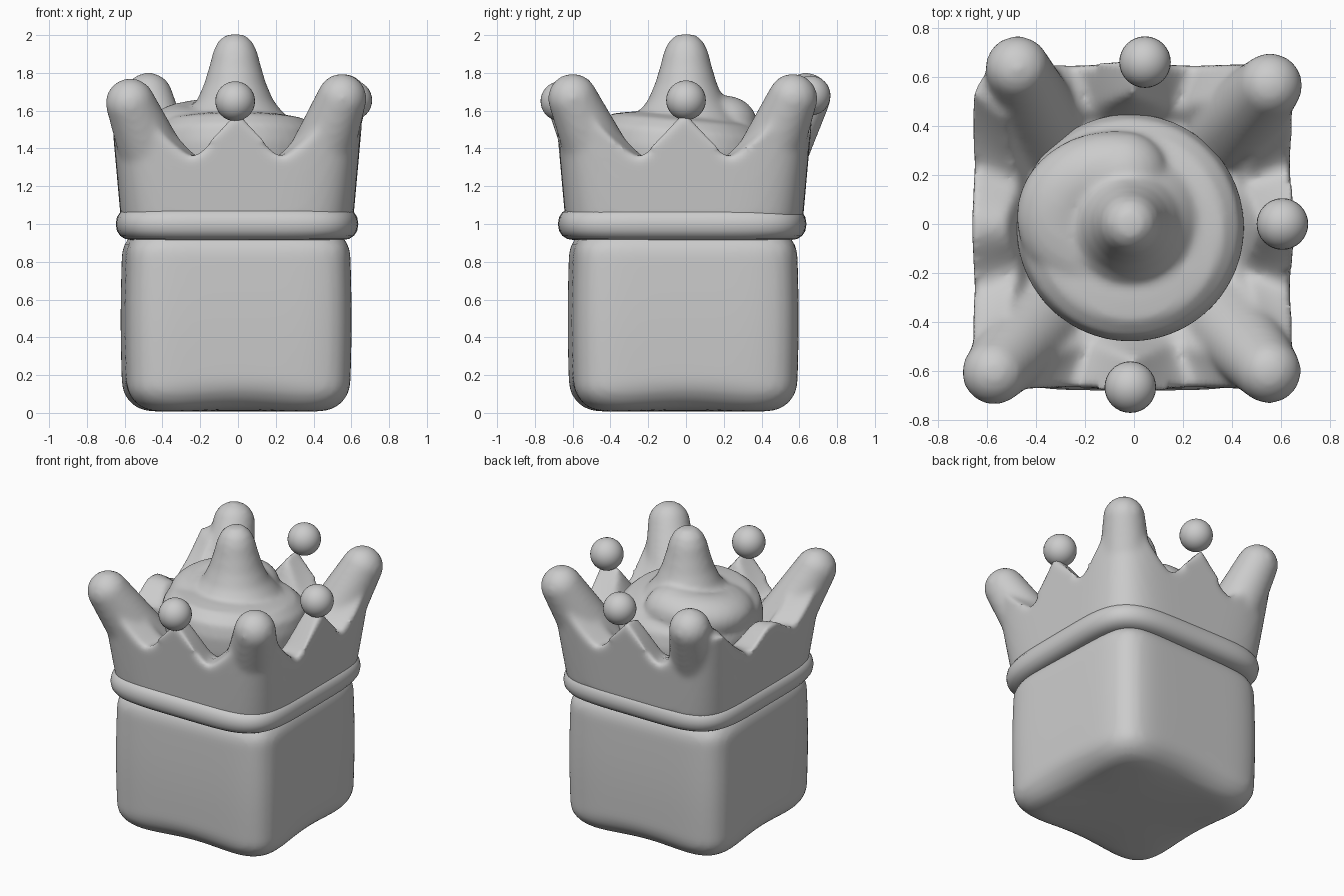
import bpy, bmesh, math
from mathutils import Vector, Matrix

if "Cube" in bpy.data.objects:
    bpy.data.objects.remove(bpy.data.objects["Cube"])


def square_pt(a, hx, hy, n=9):
    """Point on a rounded square at angle a."""
    c, s = math.cos(a), math.sin(a)
    r = (abs(c) ** n + abs(s) ** n) ** (-1 / n)
    return hx * r * c, hy * r * s


def finish(bm, name, loc=(0, 0, 0), voxel=None, smooth=4):
    bmesh.ops.recalc_face_normals(bm, faces=bm.faces)
    for f in bm.faces:
        f.smooth = True
    me = bpy.data.meshes.new(name)
    bm.to_mesh(me)
    bm.free()
    ob = bpy.data.objects.new(name, me)
    ob.location = loc
    bpy.context.collection.objects.link(ob)
    if voxel:
        m = ob.modifiers.new("fuse", 'REMESH')
        m.mode = 'VOXEL'
        m.voxel_size = voxel
        m.use_smooth_shade = True
        m = ob.modifiers.new("soften", 'SMOOTH')
        m.factor = 0.5
        m.iterations = smooth
    return ob


def loft(bm, rings, close=False):
    """Bridge rings of points; cap the ends unless closed on itself."""
    vs = [[bm.verts.new(p) for p in r] for r in rings]
    n = len(vs[0])
    pairs = list(zip(vs, vs[1:])) + ([(vs[-1], vs[0])] if close else [])
    for a, b in pairs:
        for i in range(n):
            j = (i + 1) % n
            bm.faces.new((a[i], a[j], b[j], b[i]))
    if not close:
        bm.faces.new(vs[0])
        bm.faces.new(vs[-1])


def ball(bm, p, r):
    r = r if isinstance(r, tuple) else (r, r, r)
    bmesh.ops.create_uvsphere(bm, u_segments=32, v_segments=16, radius=1,
                              matrix=Matrix.Translation(p) @ Matrix.Diagonal((*r, 1)))


def spike(bm, p, q, r1, r2):
    """Tapered post with a round tip."""
    p, q = Vector(p), Vector(q)
    d = q - p
    mat = Matrix.Translation((p + q) / 2) @ d.to_track_quat('Z', 'Y').to_matrix().to_4x4()
    bmesh.ops.create_cone(bm, cap_ends=True, segments=32, radius1=r1, radius2=r2,
                          depth=d.length, matrix=mat)
    ball(bm, q, r2)


# Softly rounded cube body, lower edges arched between the corners, turned slightly
bm = bmesh.new()
angles = [2 * math.pi * i / 128 for i in range(128)]
R, H = 0.15, 0.97
profile = [(0.02, 0), (0.2, 0), (0.35, 0)]
for k in range(17):
    t = -math.pi / 2 + math.pi * k / 16
    profile.append((0.595 - R + R * math.cos(t), (R if k <= 8 else H - R) + R * math.sin(t)))
    if k == 8:
        profile += [(0.595 + 0.006 * math.sin(math.pi * i / 8), R + (H - 2 * R) * i / 8)
                    for i in range(1, 9)]
rings = []
for half, z in profile:
    ring = []
    for a in angles:
        x, y = square_pt(a, half, half, 6.5)
        u = min(abs(x), abs(y)) / half
        lift = 0.045 * max(0, 1 - (u / 0.8) ** 2) ** 2 * max(0, 1 - z / 0.4) * (half / 0.6) ** 4
        ring.append((x, y, z + lift))
    rings.append(ring)
loft(bm, rings)
body = finish(bm, "body", (-0.01, -0.015, 0.008), voxel=0.025, smooth=4)
body.rotation_euler.z = math.radians(2.2)

# Rolled band under the crown
bm = bmesh.new()
rings = []
for k in range(16):
    t = 2 * math.pi * k / 16
    o = 0.085 * math.copysign(abs(math.cos(t)) ** 0.9, math.cos(t))
    z = 1.0 + 0.085 * math.copysign(abs(math.sin(t)) ** 0.9, math.sin(t))
    rings.append([(*square_pt(a, 0.557 + o, 0.573 + o, 4.8), z) for a in angles])
loft(bm, rings, close=True)
finish(bm, "band", (-0.005, -0.02, 0))

# Crown wall with zigzag rim, fused with corner spikes
bm = bmesh.new()
wall_angles = [2 * math.pi * i / 320 for i in range(320)]


def rim(a):
    """Rim height and wall thickness at angle a."""
    x, y = square_pt(a, 1, 1, 30)
    u = min(abs(x), abs(y))
    left = x < 0 and abs(x) > abs(y)
    mid, valley = (1.51, 1.40) if left else (1.60, 1.36)
    if u < 0.38:
        f = u / 0.38
        if left:
            f = f * f * (3 - 2 * f)
        else:
            f = f * 1.15 - 0.15 * f ** 6
        return mid + (valley - mid) * min(f, 1), 0.14 + 0.04 * f
    f = min(1, (u - 0.38) / 0.44)
    return valley + (1.63 - valley) * f ** 1.3, 0.18 - 0.05 * f


def wall_ring(inset, fz):
    out = []
    for a in wall_angles:
        h, t = rim(a)
        z = fz(h)
        half = 0.615 + 0.045 * (z - 1.02) / 0.5 - inset * t
        n = 5 + 2 * (z - 1.02) / 0.6
        out.append((*square_pt(a, half, half + 0.014, n), z))
    return out


outer = [wall_ring(0, lambda h, f=f: 1.02 + (h - 1.02) * f) for f in (0, 0.25, 0.5, 0.75, 1)]
inner = [wall_ring(1, lambda h: h - 0.02),
         [(*square_pt(a, 0.42, 0.42, 5), 1.3) for a in wall_angles]]
loft(bm, outer + inner)
tips = [(-0.565, -0.595, 1.64), (0.555, -0.59, 1.665), (0.56, 0.575, 1.665), (-0.47, 0.645, 1.67)]
for x, y, z in tips:
    sx, sy = math.copysign(1, x), math.copysign(1, y)
    spike(bm, (0.36 * sx, 0.36 * sy, 1.14), (x, y, z), 0.2, 0.132)
finish(bm, "crown", (-0.005, -0.01, 0), voxel=0.018, smooth=12)

# Balls on the side points (the left point has none)
for name, p in (("front_ball", (-0.015, -0.665, 1.65)),
                ("right_ball", (0.605, 0.0, 1.655)),
                ("back_ball", (0.045, 0.66, 1.68))):
    bm = bmesh.new()
    ball(bm, (0, 0, 0), 0.105)
    finish(bm, name, p)

# Swirled cream filling with a tall tip
bm = bmesh.new()


def turned(profile, cx, cy, tilt=0):
    rings = []
    for r, z in profile:
        ring = []
        for i in range(48):
            t = 2 * math.pi * i / 48
            y = r * math.sin(t)
            ring.append((cx + r * math.cos(t), cy + y, z - tilt * y))
        rings.append(ring)
    loft(bm, rings)


turned([(0.42, 1.15), (0.46, 1.28), (0.465, 1.4), (0.445, 1.49), (0.38, 1.55),
        (0.28, 1.57), (0.1, 1.575)], -0.015, -0.015, 0.09)
turned([(0.4, 1.42), (0.27, 1.57), (0.205, 1.65), (0.165, 1.74), (0.135, 1.84), (0.118, 1.91),
        (0.092, 1.965), (0.055, 1.998), (0.015, 2.006)], -0.015, 0.0)
# Upper swirl: a fat coil falling away from the back around the left side
for i in range(21):
    f = i / 20
    a = math.radians(80 + 190 * f)
    ball(bm, (-0.08 + 0.22 * math.cos(a), 0.03 + 0.18 * math.sin(a), 1.53 - 0.06 * f),
         (0.18, 0.17, 0.15 - 0.03 * f))
finish(bm, "cream_swirl", voxel=0.018, smooth=8)
